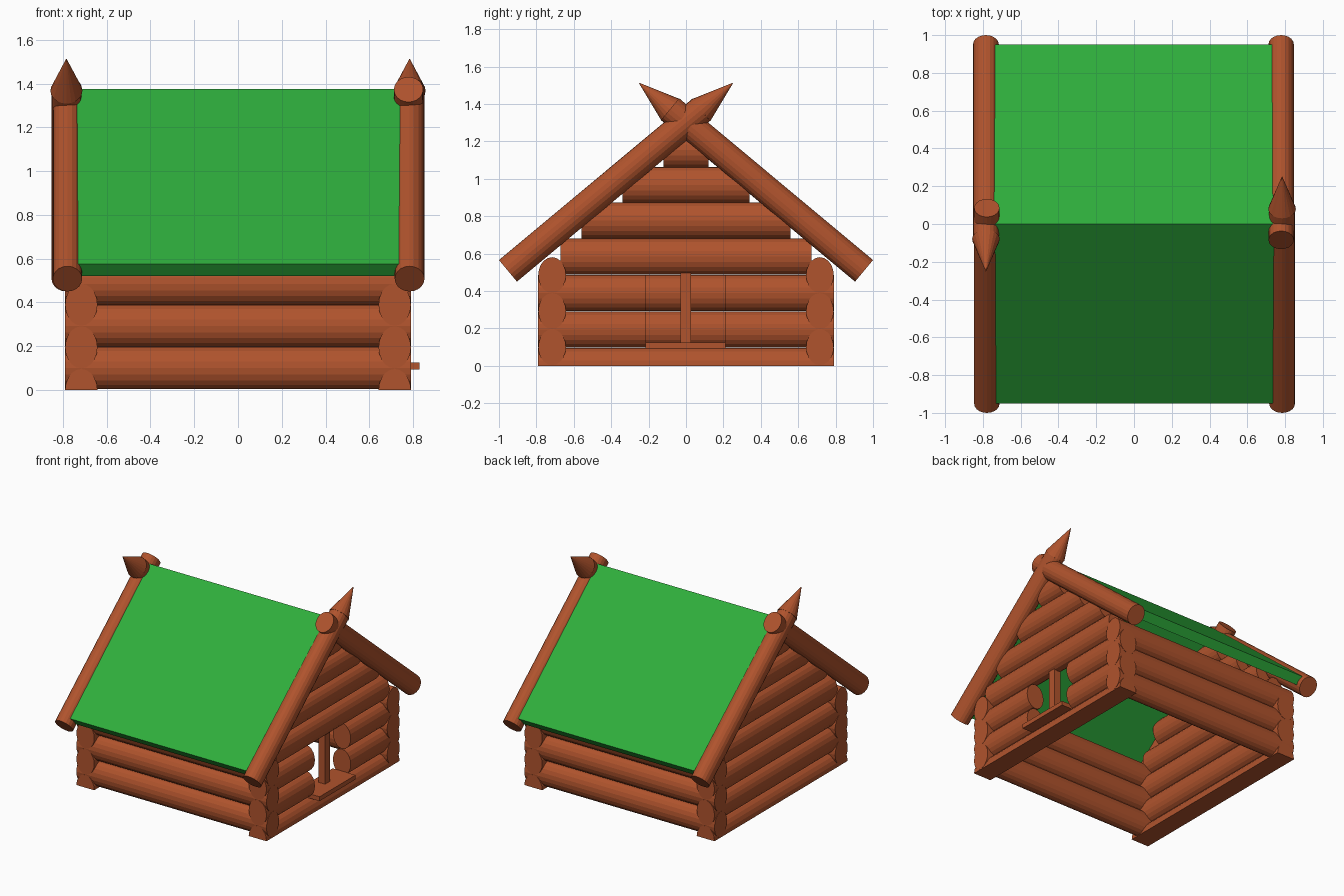
import bpy, bmesh, math
from mathutils import Vector, Matrix

if "Cube" in bpy.data.objects:
    bpy.data.objects.remove(bpy.data.objects["Cube"])


def material(name, rgb):
    m = bpy.data.materials.new(name)
    m.diffuse_color = (*rgb, 1)
    m.use_nodes = True
    m.node_tree.nodes["Principled BSDF"].inputs["Base Color"].default_value = m.diffuse_color
    return m


WOOD = material("wood", (0.434, 0.087, 0.026))
GREEN = material("green_roof", (0.028, 0.423, 0.045))


def finish(name, bm, mat):
    bmesh.ops.recalc_face_normals(bm, faces=bm.faces[:])
    me = bpy.data.meshes.new(name)
    bm.to_mesh(me)
    bm.free()
    me.materials.append(mat)
    ob = bpy.data.objects.new(name, me)
    bpy.context.collection.objects.link(ob)
    return ob


def log(name, a, b, r_side, r_up, r_end=1.0, half=False, spin=0.0):
    """Elliptical log from a to b; r_end scales the far end (0 = point)."""
    a, b = Vector(a), Vector(b)
    d = (b - a).normalized()
    side = Vector((0, 0, 1)).cross(d).normalized()
    up = d.cross(side)
    bm = bmesh.new()
    bmesh.ops.create_cone(bm, cap_ends=True, segments=20, radius1=1,
                          radius2=r_end, depth=(b - a).length)
    m = Matrix((side * r_side, up * r_up, d)).transposed().to_4x4()
    m.translation = (a + b) / 2
    bm.transform(Matrix.Rotation(spin, 4, 'Z') @ m)
    if half:
        cut = bmesh.ops.bisect_plane(bm, geom=bm.verts[:] + bm.edges[:] + bm.faces[:],
                                     plane_co=(0, 0, 0), plane_no=(0, 0, -1), clear_outer=True)
        edges = [e for e in cut["geom_cut"] if isinstance(e, bmesh.types.BMEdge)]
        bmesh.ops.holes_fill(bm, edges=edges)
    return finish(name, bm, WOOD)


def box(name, lo, hi):
    lo, hi = Vector(lo), Vector(hi)
    bm = bmesh.new()
    bmesh.ops.create_cube(bm, size=1)
    bm.transform(Matrix.Translation((lo + hi) / 2) @ Matrix.Diagonal((*(hi - lo), 1)))
    return finish(name, bm, WOOD)


RS, RU, W, L = 0.074, 0.096, 0.716, 0.79

# Long wall logs, front and back
for wall, y in (("front", -W), ("back", W)):
    for i, z in enumerate((0.1, 0.293, 0.485)):
        log(f"{wall}_wall_log_{i + 1}", (-L, y, z), (L, y, z), RS, RU)

# Gable wall logs; the right gable has a window gap in two courses
courses = [(0.0, L), (0.195, L), (0.39, L), (0.585, 0.67),
           (0.778, 0.56), (0.968, 0.34), (1.155, 0.12)]
for wall, x in (("left", -W), ("right", W)):
    for i, (z, h) in enumerate(courses):
        name = f"{wall}_gable_log_{i + 1}"
        if wall == "right" and i in (1, 2):
            log(name + "_front", (x, -h, z), (x, -0.215, z), RS, RU)
            log(name + "_back", (x, 0.21, z), (x, h, z), RS, RU)
        else:
            log(name, (x, -h, z), (x, h, z), RS, RU, half=(i == 0))

# Window sill and mullion
box("window_sill", (0.64, -0.217, 0.093), (0.83, 0.21, 0.126))
box("window_mullion", (0.69, -0.03, 0.126), (0.745, 0.026, 0.5))

# Roof: bent slab extruded along x
profile = [(-0.95, 0.575), (0, 1.375), (0.95, 0.575),
           (0.905, 0.521), (0, 1.283), (-0.905, 0.521)]
bm = bmesh.new()
ends = [[bm.verts.new((x, y, z)) for y, z in profile] for x in (-0.75, 0.75)]
for e in ends:
    bm.faces.new((e[0], e[1], e[4], e[5]))
    bm.faces.new((e[1], e[2], e[3], e[4]))
for i in range(6):
    j = (i + 1) % 6
    bm.faces.new((ends[0][i], ends[0][j], ends[1][j], ends[1][i]))
finish("roof", bm, GREEN)

# Crossed gable poles: one pointed, one blunt; the left pair is turned half round
for side, spin in (("right", 0.0), ("left", math.pi)):
    log(f"{side}_pointed_pole", (0.784, -0.952, 0.508), (0.784, 0.08, 1.367),
        0.068, 0.075, spin=spin)
    log(f"{side}_pole_point", (0.784, 0.08, 1.367), (0.784, 0.25, 1.512),
        0.073, 0.077, r_end=0.02, spin=spin)
    log(f"{side}_blunt_pole", (0.779, 0.952, 0.508), (0.779, -0.085, 1.373),
        0.067, 0.075, spin=spin)
